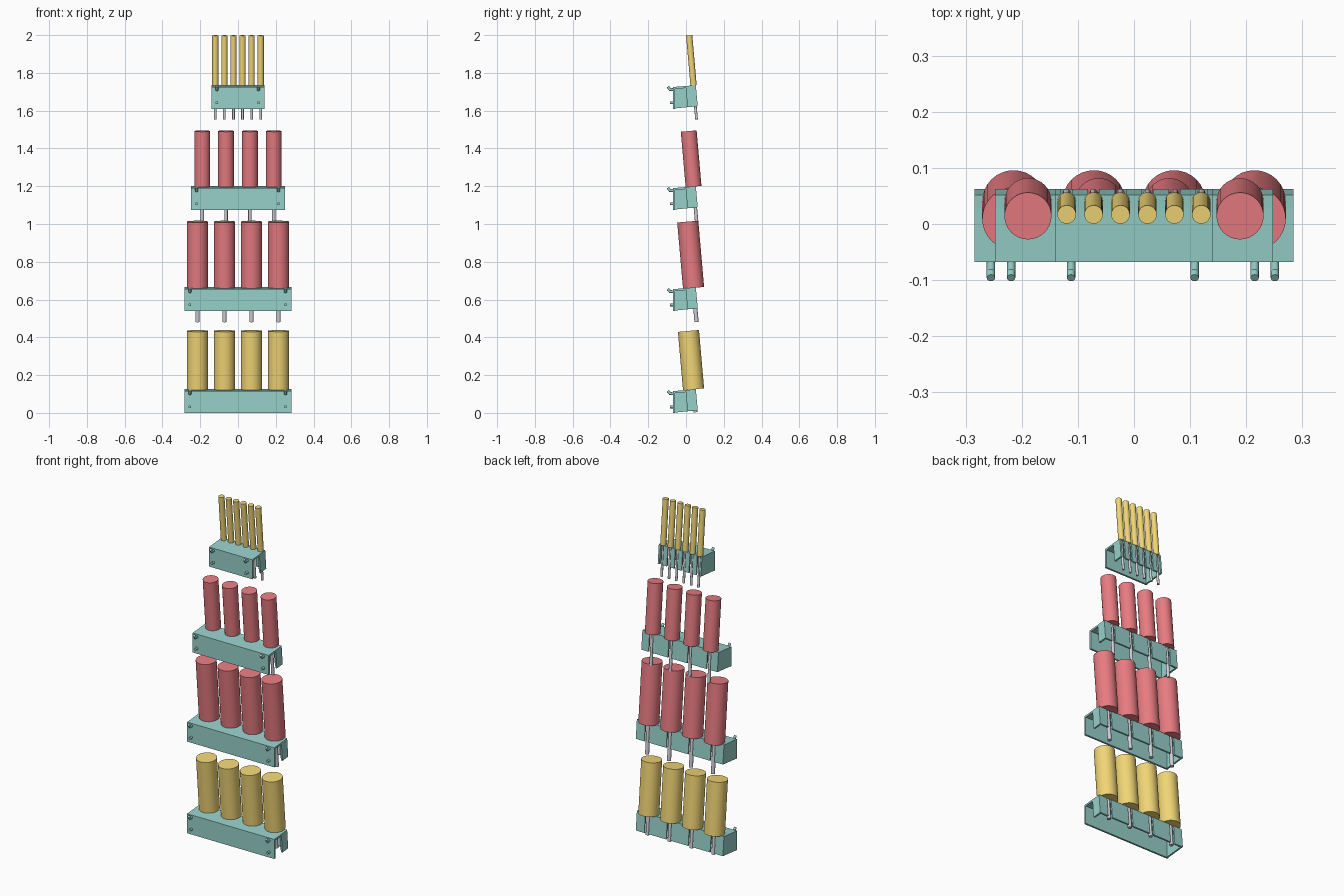
import bpy, bmesh, math
from mathutils import Vector, Matrix

if "Cube" in bpy.data.objects:
    bpy.data.objects.remove(bpy.data.objects["Cube"])

def material(name, c):
    m = bpy.data.materials.new(name)
    m.diffuse_color = (*c, 1)
    m.use_nodes = True
    m.node_tree.nodes["Principled BSDF"].inputs["Base Color"].default_value = m.diffuse_color
    return m

TEAL = material("teal", (0.31, 0.63, 0.59))
RED = material("red", (0.80, 0.20, 0.22))
YELLOW = material("yellow", (0.88, 0.67, 0.18))
STEEL = material("steel", (0.62, 0.62, 0.67))
TILT = math.radians(5)
UP = Vector((0, -math.sin(TILT), math.cos(TILT)))

def prism(bm, profile, x0, x1):
    """Extrude a (y, z) profile from x0 to x1."""
    a = [bm.verts.new((x0, y, z)) for y, z in profile]
    b = [bm.verts.new((x1, y, z)) for y, z in profile]
    bm.faces.new(a)
    bm.faces.new(b[::-1])
    n = len(a)
    for i in range(n):
        bm.faces.new((a[i], b[i], b[(i + 1) % n], a[(i + 1) % n]))

def rod(bm, p, q, r, sides=32):
    p, q = Vector(p), Vector(q)
    rot = (q - p).to_track_quat('Z', 'Y').to_matrix().to_4x4()
    bmesh.ops.create_cone(bm, cap_ends=True, segments=sides, radius1=r, radius2=r,
                          depth=(q - p).length, matrix=Matrix.Translation((p + q) / 2) @ rot)

def finish(bm, name, mat, smooth=False):
    bmesh.ops.recalc_face_normals(bm, faces=bm.faces)
    me = bpy.data.meshes.new(name)
    bm.to_mesh(me)
    bm.free()
    me.materials.append(mat)
    ob = bpy.data.objects.new(name, me)
    bpy.context.collection.objects.link(ob)
    if smooth:
        bpy.ops.object.select_all(action='DESELECT')
        ob.select_set(True)
        bpy.context.view_layer.objects.active = ob
        bpy.ops.object.shade_smooth_by_angle(angle=math.radians(40))

def rack(label, z, half, xs, slot):
    bm = bmesh.new()
    def part(profile, x0, x1):
        prism(bm, [(y, z + h) for y, h in profile], x0, x1)
    # front plate and sloping top
    part([(-.068, 0), (-.068, .115), (-.057, .116), (-.057, 0)], -half, half)
    part([(-.057, .105), (-.057, .116), (.028, .123), (.028, .112)], -half, half)
    # slotted rear of the top and slotted back wall
    edges = [-half] + [x + s * slot for x in xs for s in (-1, 1)] + [half]
    for x0, x1 in zip(edges[::2], edges[1::2]):
        part([(.028, .112), (.028, .123), (.052, .126), (.062, .014),
              (.053, .013), (.044, .114)], x0, x1)
    # end walls: closed on the left, half open on the right
    part([(-.057, .002), (-.057, .105), (.044, .114), (.053, .013)], -half, -half + .01)
    part([(.008, .009), (-.001, .11), (.044, .114), (.053, .013)], half - .01, half)
    finish(bm, label + "_rack", TEAL)
    # board pegs: upper bent hooks, lower straight pins
    bm = bmesh.new()
    for s in (-1, 1):
        x = s * (half - .031) - .002
        rod(bm, (x, -.06, z + .1), (x, -.086, z + .103), .0075, 12)
        rod(bm, (x, -.082, z + .099), (x, -.096, z + .117), .0075, 12)
        rod(bm, (x, -.06, z + .032), (x, -.085, z + .032), .0075, 12)
    finish(bm, label + "_pegs", TEAL, True)

def tools(label, xs, z0, z1, r, mat, shaft_r, shaft_end):
    for i, x in enumerate(xs, 1):
        base = Vector((x, .04, z0))
        bm = bmesh.new()
        rod(bm, base, base + UP * (z1 - z0), r)
        finish(bm, f"{label}_handle_{i}", mat, True)
        bm = bmesh.new()
        rod(bm, base + UP * .01, base - UP * (z0 - shaft_end), shaft_r, 20)
        finish(bm, f"{label}_shaft_{i}", STEEL, True)

# label, rack z, half width, count, spacing, handle z range, radius, colour, shaft radius, shaft end
ROWS = [
    ("bottom", 0.0, .284, 4, .143, .125, .435, .056, YELLOW, .011, .003),
    ("lower", .54, .284, 4, .143, .662, 1.014, .056, RED, .011, .48),
    ("upper", 1.075, .248, 4, .126, 1.198, 1.493, .042, RED, .009, 1.01),
    ("top", 1.61, .141, 6, .048, 1.734, 1.999, .0165, YELLOW, .007, 1.552),
]
for label, z, half, n, step, z0, z1, r, mat, sr, end in ROWS:
    xs = [(i - (n - 1) / 2) * step for i in range(n)]
    rack(label, z, half, xs, sr + .003)
    tools(label, xs, z0, z1, r, mat, sr, end)
